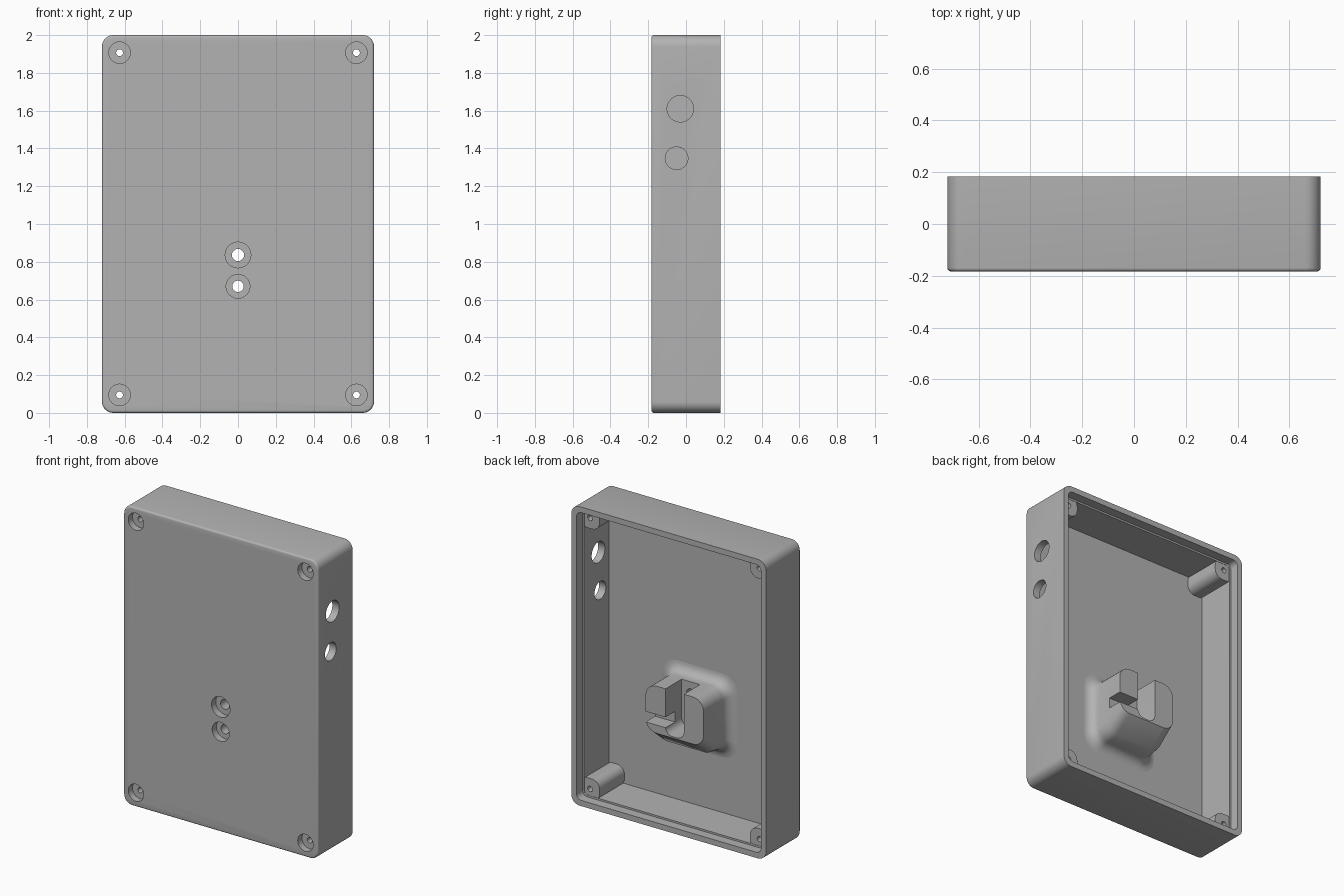
import bpy, bmesh, math
from mathutils import Matrix, Vector

cube = bpy.data.objects.get("Cube")
if cube:
    bpy.data.objects.remove(cube, do_unlink=True)

grey = bpy.data.materials.new("plain grey")
grey.use_nodes = True
COLOUR = (0.45, 0.45, 0.45, 1)
grey.diffuse_color = COLOUR
grey.node_tree.nodes["Principled BSDF"].inputs["Base Color"].default_value = COLOUR


def make_object(name, bm):
    bmesh.ops.recalc_face_normals(bm, faces=bm.faces)
    mesh = bpy.data.meshes.new(name)
    bm.to_mesh(mesh)
    bm.free()
    mesh.materials.append(grey)
    obj = bpy.data.objects.new(name, mesh)
    bpy.context.collection.objects.link(obj)
    return obj


def rounded_ring(y, x0, x1, z0, z1, r, segments=8):
    corners = [(x1 - r, z1 - r), (x0 + r, z1 - r), (x0 + r, z0 + r), (x1 - r, z0 + r)]
    points = []
    for i, (cx, cz) in enumerate(corners):
        for k in range(segments + 1):
            a = math.pi / 2 * (i + k / segments)
            points.append((cx + r * math.cos(a), y, cz + r * math.sin(a)))
    return points


def loft(name, rings):
    bm = bmesh.new()
    loops = [[bm.verts.new(p) for p in ring] for ring in rings]
    for a, b in zip(loops, loops[1:]):
        for i in range(len(a)):
            j = (i + 1) % len(a)
            bm.faces.new((a[i], a[j], b[j], b[i]))
    bm.faces.new(loops[0])
    bm.faces.new(loops[-1])
    return make_object(name, bm)


def block(name, y0, y1, x0, x1, z0, z1, r):
    return loft(name, [rounded_ring(y, x0, x1, z0, z1, r) for y in (y0, y1)])


def cylinder(centre, radius, length, axis):
    bm = bmesh.new()
    turn = Vector((0, 0, 1)).rotation_difference(Vector(axis)).to_matrix().to_4x4()
    bmesh.ops.create_cone(bm, cap_ends=True, segments=40, radius1=radius, radius2=radius,
                          depth=length, matrix=Matrix.Translation(centre) @ turn)
    return make_object("hole_cutter", bm)


def boolean(target, tool, operation="DIFFERENCE", keep=False):
    mod = target.modifiers.new("join", "BOOLEAN")
    mod.operation, mod.object, mod.solver = operation, tool, "EXACT"
    graph = bpy.context.evaluated_depsgraph_get()
    result = bpy.data.meshes.new_from_object(target.evaluated_get(graph))
    target.modifiers.clear()
    target.data = result
    if not keep:
        bpy.data.objects.remove(tool, do_unlink=True)


W, H, D = 0.72, 2.0, 0.183
FLOOR, LEDGE = -0.145, 0.12

# Case shell with a softened front edge
rings = []
for k in range(5):
    a = math.pi / 2 * k / 4
    inset = 0.013 * (1 - math.sin(a))
    rings.append(rounded_ring(-D + 0.013 * (1 - math.cos(a)), -W + inset, W - inset,
                              inset, H - inset, 0.06 - inset))
rings.append(rounded_ring(D, -W, W, 0, H, 0.06))
case = loft("case", rings)

# Cavity and shallow recess for the lid
for y, wall, r in ((FLOOR, 0.05, 0.03), (LEDGE, 0.038, 0.035)):
    boolean(case, block("cavity_cutter", y, 0.3, -W + wall, W - wall, wall, H - wall, r))

# Corner screw posts
POST_X, POST_Z = 0.627, (0.095, 1.907)
for side in (-1, 1):
    for z in POST_Z:
        up = 1 if z > 1 else -1
        xs = sorted((side * (POST_X - 0.07), side * 0.70))
        zs = sorted((z - up * 0.07, z + up * 0.07))
        boolean(case, block("post", -0.165, LEDGE - 0.002, *xs, *zs, 0.055), "UNION")

# Cable holes in one side wall
for y, z, r in ((-0.03, 1.61, 0.07), (-0.05, 1.348, 0.06)):
    boolean(case, cylinder((W, y, z), r, 0.3, (1, 0, 0)))

# Hook block: flared foot, sloping underside, softened top
rings = [rounded_ring(-0.16, -0.28, 0.28, 0.42, 0.98, 0.12)]
for k in range(7):
    a = math.pi / 2 * k / 6
    out = 0.065 * (1 - math.sin(a))
    rings.append(rounded_ring(FLOOR + 0.065 * (1 - math.cos(a)), -0.215 - out, 0.215 + out,
                              0.485 - out, 0.915 + out, 0.08 + out / 2))
rings.append(rounded_ring(0.0, -0.215, 0.215, 0.50, 0.915, 0.08))
rings.append(rounded_ring(0.12, -0.215, 0.215, 0.60, 0.915, 0.08))
hook = loft("hook_block", rings)

# Upright slot open at the top, and a cross slot through one arm
boolean(hook, block("slot_cutter", -0.05, 0.3, -0.068, 0.068, 0.61, 1.2, 0.05))
boolean(hook, block("slot_cutter", 0.02, 0.3, 0.0, 0.4, 0.655, 0.725, 0.005))

# Counterbored screw holes, drilled from the front
screws = [(s * POST_X, z, 0.057, 0.018) for s in (-1, 1) for z in POST_Z]
screws += [(0, 0.836, 0.068, 0.032), (0, 0.67, 0.063, 0.03)]
for x, z, head, shank in screws:
    for r, end in ((head, -D + 0.045), (shank, 0.3)):
        tool = cylinder((x, (end - 0.3) / 2, z), r, end + 0.3, (0, 1, 0))
        if x == 0:
            boolean(hook, tool, keep=True)
        boolean(case, tool)

# Smooth curved walls, crisp edges
for obj in (case, hook):
    bpy.ops.object.select_all(action="DESELECT")
    obj.select_set(True)
    bpy.context.view_layer.objects.active = obj
    bpy.ops.object.shade_smooth_by_angle(angle=math.radians(30))
